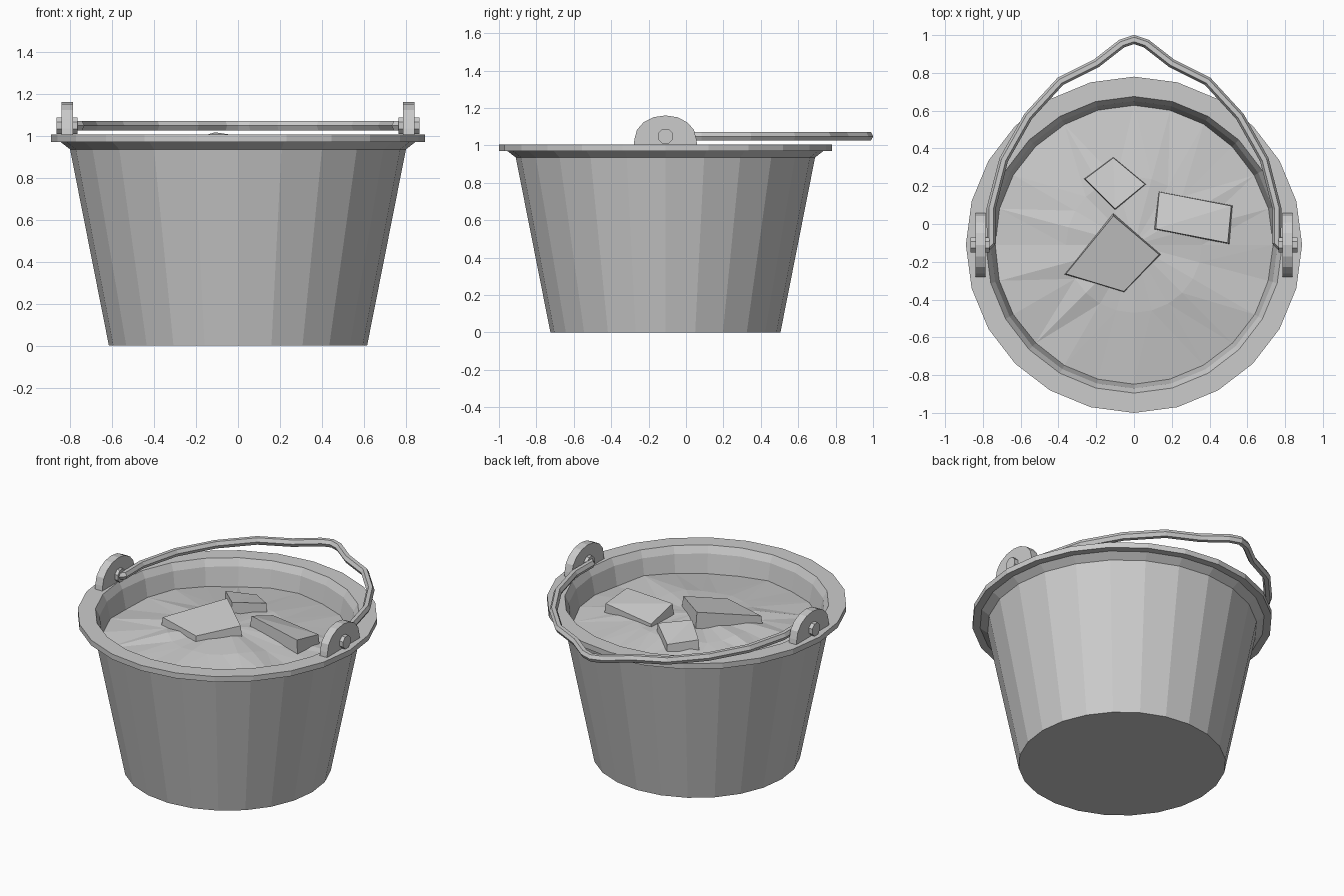
import bpy, bmesh, math, random
from mathutils import Vector

random.seed(4)
cube = bpy.data.objects.get("Cube")
if cube:
    bpy.data.objects.remove(cube, do_unlink=True)

SIDES = 24
CY = -0.11          # bucket axis, the handle hangs out to the back

metal = bpy.data.materials.new("plain grey")
metal.use_nodes = True
metal.diffuse_color = (0.6, 0.6, 0.6, 1)
metal.node_tree.nodes["Principled BSDF"].inputs["Base Color"].default_value = (0.6, 0.6, 0.6, 1)


def finish(bm, name):
    bmesh.ops.recalc_face_normals(bm, faces=bm.faces[:])
    mesh = bpy.data.meshes.new(name)
    bm.to_mesh(mesh)
    bm.free()
    mesh.materials.append(metal)
    obj = bpy.data.objects.new(name, mesh)
    bpy.context.collection.objects.link(obj)
    return obj


def ring(bm, radius, z, jitter=0.0):
    """One loop of vertices around the bucket axis."""
    loop = []
    for i in range(SIDES):
        a = math.tau * i / SIDES
        loop.append(bm.verts.new((radius * math.cos(a), CY + radius * math.sin(a),
                                  z + random.uniform(-jitter, jitter))))
    return loop


def bridge(bm, a, b):
    n = len(a)
    for i in range(n):
        bm.faces.new((a[i], a[(i + 1) % n], b[(i + 1) % n], b[i]))


def prism(name, outline, x0, x1):
    """Extrude a (y, z) outline along x."""
    bm = bmesh.new()
    a, b = [[bm.verts.new((x, y, z)) for y, z in outline] for x in (x0, x1)]
    bm.faces.new(a)
    bm.faces.new(b)
    bridge(bm, a, b)
    return finish(bm, name)


# Bucket: tapered wall, flared rim and inner wall
profile = [(0.615, 0), (0.80, 0.935), (0.845, 0.97), (0.89, 0.97), (0.89, 1.005),
           (0.785, 1.005), (0.76, 0.96), (0.722, 0.77)]
bm = bmesh.new()
loops = [ring(bm, r, z) for r, z in profile]
for a, b in zip(loops, loops[1:]):
    bridge(bm, a, b)
bm.faces.new(loops[0])
bm.faces.new(loops[-1])
finish(bm, "bucket")

# Contents: an uneven shallow mound
bm = bmesh.new()
loops = [ring(bm, 0.738, 0.845, 0.012), ring(bm, 0.36, 0.90, 0.012)]
bridge(bm, *loops)
peak = bm.verts.new((0, CY, 0.925))
for i in range(SIDES):
    bm.faces.new((loops[1][i], loops[1][(i + 1) % SIDES], peak))
bmesh.ops.triangulate(bm, faces=bm.faces[:])
finish(bm, "contents")


# Slabs lying tilted in the contents
def slab(name, corners, inset=0.93, depth=0.14):
    bm = bmesh.new()
    mid = sum((Vector(c) for c in corners), Vector()) / 4
    top = [bm.verts.new(mid + (Vector(c) - mid) * inset) for c in corners]
    low = [bm.verts.new((c[0], c[1], c[2] - depth)) for c in corners]
    bm.faces.new(top)
    bm.faces.new(low)
    bridge(bm, top, low)
    bmesh.ops.triangulate(bm, faces=[f for f in bm.faces if top[0] in f.verts and top[2] in f.verts])
    finish(bm, name)


slab("slab_back", [(-0.27, 0.24, 0.95), (-0.10, 0.07, 0.98), (0.07, 0.21, 0.965), (-0.11, 0.36, 0.92)])
slab("slab_front", [(-0.11, 0.06, 1.02), (-0.38, -0.27, 0.94), (-0.05, -0.37, 0.935), (0.15, -0.16, 0.98)])
slab("slab_side", [(0.10, -0.03, 0.99), (0.51, -0.11, 0.96), (0.53, 0.10, 0.925), (0.12, 0.18, 0.92)])

# Lugs and pivot pins on both sides of the rim
lug = [(CY + 0.17, 1.0)]
for i in range(9):
    a = math.pi * i / 8
    lug.append((CY + 0.165 * math.cos(a), 1.035 + 0.125 * math.sin(a)))
lug.append((CY - 0.17, 1.0))
pin = [(CY + 0.043 * math.cos(math.tau * i / 8 + math.pi / 8),
        1.048 + 0.043 * math.sin(math.tau * i / 8 + math.pi / 8)) for i in range(8)]
for side, s in (("left", 1), ("right", -1)):
    prism(side + "_lug", lug, s * 0.787, s * 0.84)
    prism(side + "_pin", pin, s * 0.765, s * 0.865)

# Handle: a six-sided bar bent round the back, with a peaked grip
half = [(0.79, -0.13), (0.755, -0.10), (0.757, 0.08), (0.69, 0.34), (0.56, 0.57),
        (0.39, 0.755), (0.20, 0.85), (0.065, 0.955)]
path = [Vector((x, y, 1.048)) for x, y in half] + [Vector((0, 0.977, 1.048))]
path += [Vector((-x, y, 1.048)) for x, y in reversed(half)]
bm = bmesh.new()
loops = []
for i, p in enumerate(path):
    along = (path[min(i + 1, len(path) - 1)] - path[max(i - 1, 0)]).normalized()
    out = along.cross(Vector((0, 0, 1)))
    loops.append([bm.verts.new(p + out * 0.024 * math.cos(a) + Vector((0, 0, 0.026 * math.sin(a))))
                  for a in (math.tau * k / 6 for k in range(6))])
for a, b in zip(loops, loops[1:]):
    bridge(bm, a, b)
bm.faces.new(loops[0])
bm.faces.new(loops[-1])
finish(bm, "handle")
